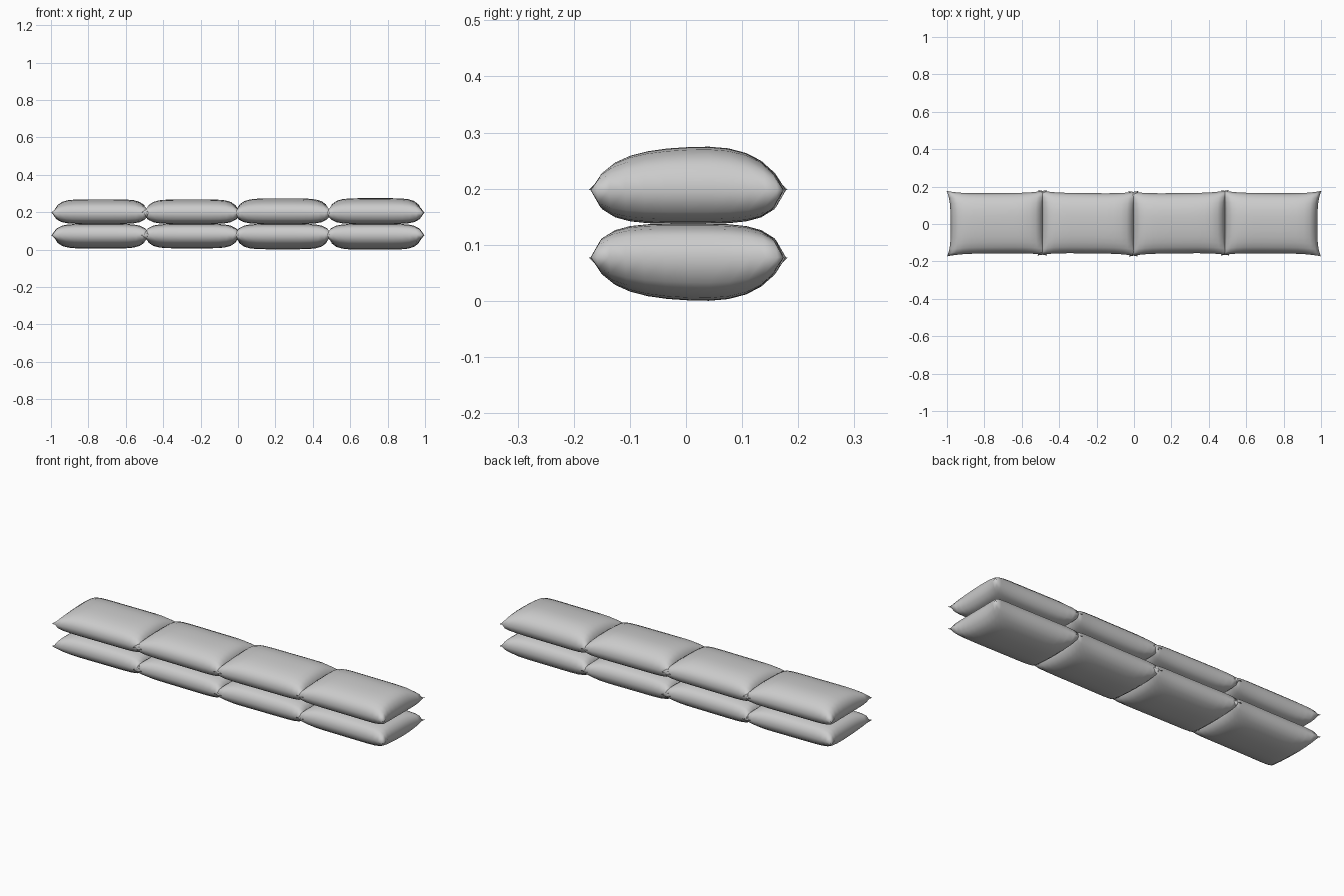
import bpy, bmesh, math
from mathutils import Matrix

if "Cube" in bpy.data.objects:
    bpy.data.objects.remove(bpy.data.objects["Cube"])

NX, NY = 14, 12          # grid divisions of each cushion face
HX, HY = 0.268, 0.175    # half size measured to the pinched corners
MID = 0.1375             # contact plane between the two layers


def spaced(i, n):
    """Positions from -1 to 1, denser towards the seam."""
    t = 2 * i / n - 1
    return 0.35 * t + 0.65 * math.sin(t * math.pi / 2)


def pillow(name, cx, crown, turn, tilt, flip):
    bm = bmesh.new()
    seam = MID + 0.06
    faces = {}
    for side in (1, -1):
        for i in range(NX + 1):
            for j in range(NY + 1):
                u, v = spaced(i, NX), spaced(j, NY)
                rim = i in (0, NX) or j in (0, NY)
                if rim and side == -1:
                    faces[side, i, j] = faces[1, i, j]
                    continue
                # edges pull inwards between the corners
                x = HX * u * (1 - 0.075 * (1 - v ** 4))
                y = HY * v * (1 - 0.08 * (1 - u ** 4))
                if side == 1:
                    puff = max(0, (1 - u ** 6) * (1 - abs(v) ** 2.6)) ** 0.5
                    z = seam + (crown - seam) * puff * (1 + tilt * v * (1 - v * v))
                else:
                    puff = max(0, (1 - u ** 6) * (1 - v ** 4)) ** 0.4
                    z = seam - (seam - MID) * puff
                faces[side, i, j] = bm.verts.new((x, y, z))
    for side in (1, -1):
        for i in range(NX):
            for j in range(NY):
                bm.faces.new([faces[side, a, b] for a, b in
                              ((i, j), (i + 1, j), (i + 1, j + 1), (i, j + 1))])
    bm.transform(Matrix.Translation((cx, 0.004, 0)) @ Matrix.Rotation(turn, 4, 'Z'))
    if flip:             # lower layer mirrors the upper one
        for vert in bm.verts:
            vert.co.z = 2 * MID - vert.co.z
    bmesh.ops.recalc_face_normals(bm, faces=bm.faces)
    for f in bm.faces:
        f.smooth = True
    mesh = bpy.data.meshes.new(name)
    bm.to_mesh(mesh)
    bm.free()
    bpy.context.collection.objects.link(bpy.data.objects.new(name, mesh))


# Four cushions per layer: centre x, crown height, slight turn, lopsidedness
row = [(-0.733, 0.268, 0.008, 0.10), (-0.246, 0.268, -0.010, 0.06),
       (0.240, 0.272, 0.010, 0.12), (0.733, 0.274, -0.008, 0.10)]
for k, (cx, crown, turn, tilt) in enumerate(row, 1):
    pillow(f"upper_cushion_{k}", cx, crown, turn, tilt, False)
    pillow(f"lower_cushion_{k}", cx, crown, turn, tilt, True)
